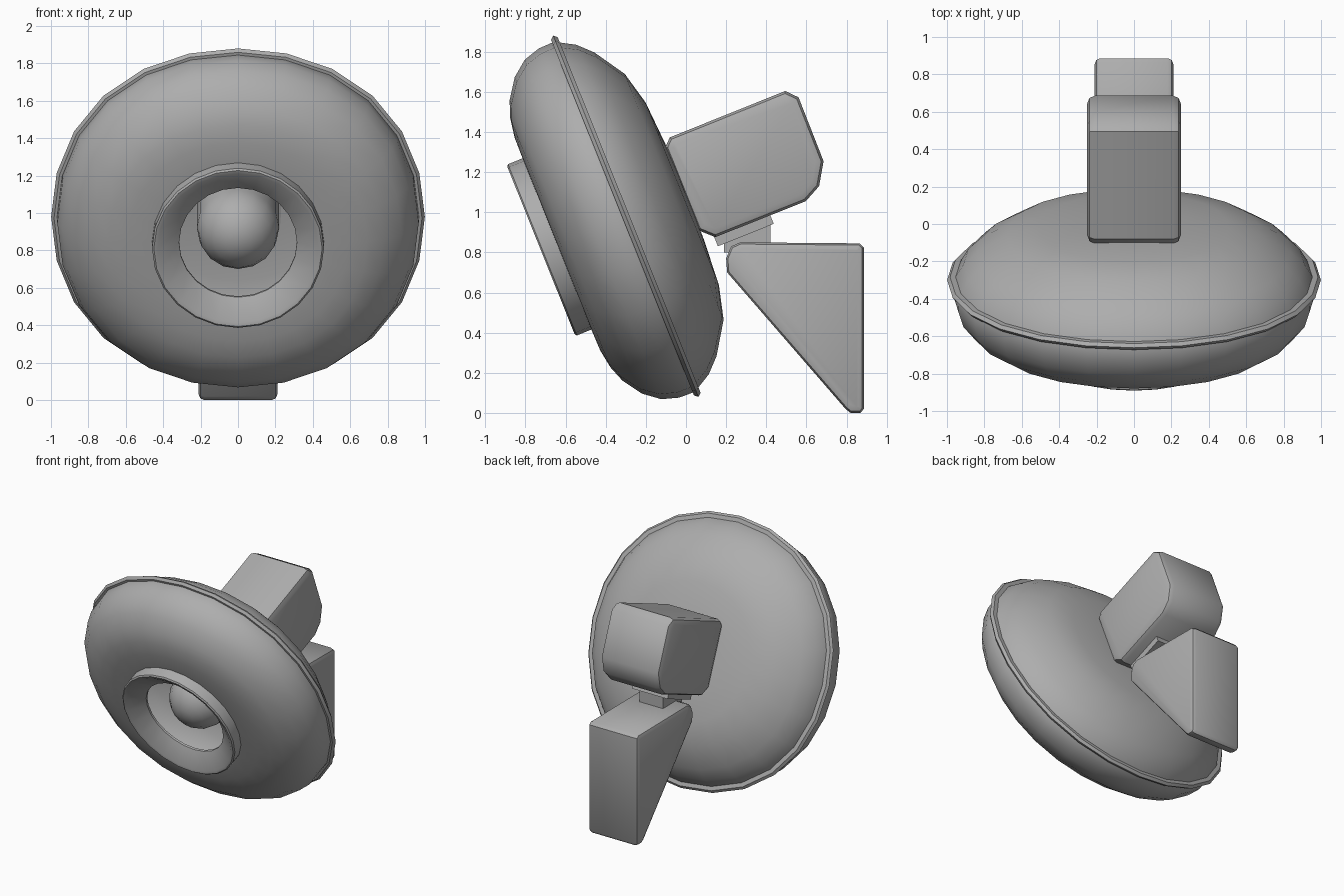
import bpy, bmesh, math
from mathutils import Matrix, Vector

if "Cube" in bpy.data.objects:
    bpy.data.objects.remove(bpy.data.objects["Cube"])

grey = bpy.data.materials.new("grey")
grey.diffuse_color = (0.42, 0.42, 0.42, 1)
grey.use_nodes = True
grey.node_tree.nodes["Principled BSDF"].inputs["Base Color"].default_value = grey.diffuse_color

# Frame of the tilted head: local y runs backwards along the lamp axis
HEAD = Matrix.Translation((0, -0.30, 0.98)) @ Matrix.Rotation(math.radians(21.9), 4, 'X')


def finish(name, bm, matrix, angle=35):
    bmesh.ops.recalc_face_normals(bm, faces=bm.faces)
    mesh = bpy.data.meshes.new(name)
    bm.to_mesh(mesh)
    bm.free()
    mesh.materials.append(grey)
    ob = bpy.data.objects.new(name, mesh)
    ob.matrix_world = matrix
    bpy.context.collection.objects.link(ob)
    bpy.ops.object.select_all(action='DESELECT')
    ob.select_set(True)
    bpy.context.view_layer.objects.active = ob
    bpy.ops.object.shade_smooth_by_angle(angle=math.radians(angle))
    return ob


def lathe(name, profile, closed=False, wide=1.0, full=0.0, segs=24, angle=35):
    """Revolve (radius, y) points about y; 'full' squares the circle slightly."""
    bm = bmesh.new()
    rings = []
    for r, y in profile:
        if r == 0:
            rings.append([bm.verts.new((0, y, 0))] * segs)
            continue
        ring = []
        for i in range(segs):
            a = math.tau * i / segs
            k = r * (1 + full * math.sin(2 * a) ** 2)
            ring.append(bm.verts.new((k * wide * math.sin(a), y, k * math.cos(a))))
        rings.append(ring)
    pairs = list(zip(rings, rings[1:])) + ([(rings[-1], rings[0])] if closed else [])
    for p, q in pairs:
        for i in range(segs):
            j = (i + 1) % segs
            bm.faces.new(list(dict.fromkeys((p[i], p[j], q[j], q[i]))))
    return finish(name, bm, HEAD, angle)


def slab(name, outline, half, matrix, bevel):
    """Extrude a (y, z) outline across x and round its side edges."""
    bm = bmesh.new()
    face = bm.faces.new([bm.verts.new((-half, y, z)) for y, z in outline])
    ext = bmesh.ops.extrude_face_region(bm, geom=[face])
    verts = [v for v in ext['geom'] if isinstance(v, bmesh.types.BMVert)]
    bmesh.ops.translate(bm, verts=verts, vec=Vector((2 * half, 0, 0)))
    if bevel:
        bm.normal_update()
        edges = [e for e in bm.edges if abs(e.verts[0].co.x - e.verts[1].co.x) < 1e-5]
        bmesh.ops.bevel(bm, geom=edges, offset=bevel, segments=2, profile=0.5, affect='EDGES')
    return finish(name, bm, matrix, 40)


# Round lamp shell, open at the front
lathe("lamp_shell", [(0.32, -0.365), (0.45, -0.37), (0.572, -0.368), (0.67, -0.352), (0.752, -0.322),
                     (0.85, -0.255), (0.912, -0.176), (0.938, -0.09), (0.94, -0.02), (0.925, 0.02),
                     (0.885, 0.09), (0.815, 0.16), (0.66, 0.26), (0.49, 0.303), (0.25, 0.318),
                     (0, 0.322)], wide=1.03, full=0.018, angle=60)

# Thin flange around the shell
lathe("rim", [(0.925, -0.018), (0.955, -0.018), (0.97, 0), (0.955, 0.018), (0.925, 0.018)],
      closed=True, wide=1.03, full=0.018)

# Funnel-shaped front ring
lathe("front_ring", [(0.46, -0.36), (0.46, -0.448), (0.45, -0.456), (0.43, -0.452),
                     (0.315, -0.37), (0.315, -0.355)], closed=True)

# Bulb: half ball with a straight body running back
dome = [(0.22 * math.sin(t), -0.16 - 0.22 * math.cos(t))
        for t in (math.pi / 2 * i / 5 for i in range(6))]
dome[0] = (0, -0.38)
lathe("bulb", dome + [(0.22, 0.30), (0, 0.30)], segs=16, angle=50)

# Motor housing behind the shell
slab("housing", [(0.31, -0.20), (0.375, -0.263), (0.86, -0.265), (0.95, -0.22), (1.017, -0.113),
                 (1.02, 0.229), (0.97, 0.283), (0.35, 0.283), (0.31, 0.245)], 0.25, HEAD, 0.04)

# Swivel plate and neck
slab("swivel_plate", [(0.37, -0.31), (0.67, -0.31), (0.67, -0.255), (0.37, -0.255)], 0.15, HEAD, 0)
slab("neck", [(0.19, 0.80), (0.42, 0.80), (0.42, 0.97), (0.19, 0.88)], 0.10, Matrix(), 0)

# Wedge-shaped wall bracket
slab("bracket", [(0.205, 0.70), (0.20, 0.77), (0.225, 0.83), (0.27, 0.85), (0.865, 0.845),
                 (0.886, 0.825), (0.886, 0.02), (0.87, 0), (0.82, 0), (0.795, 0.02)],
     0.21, Matrix(), 0.03)
